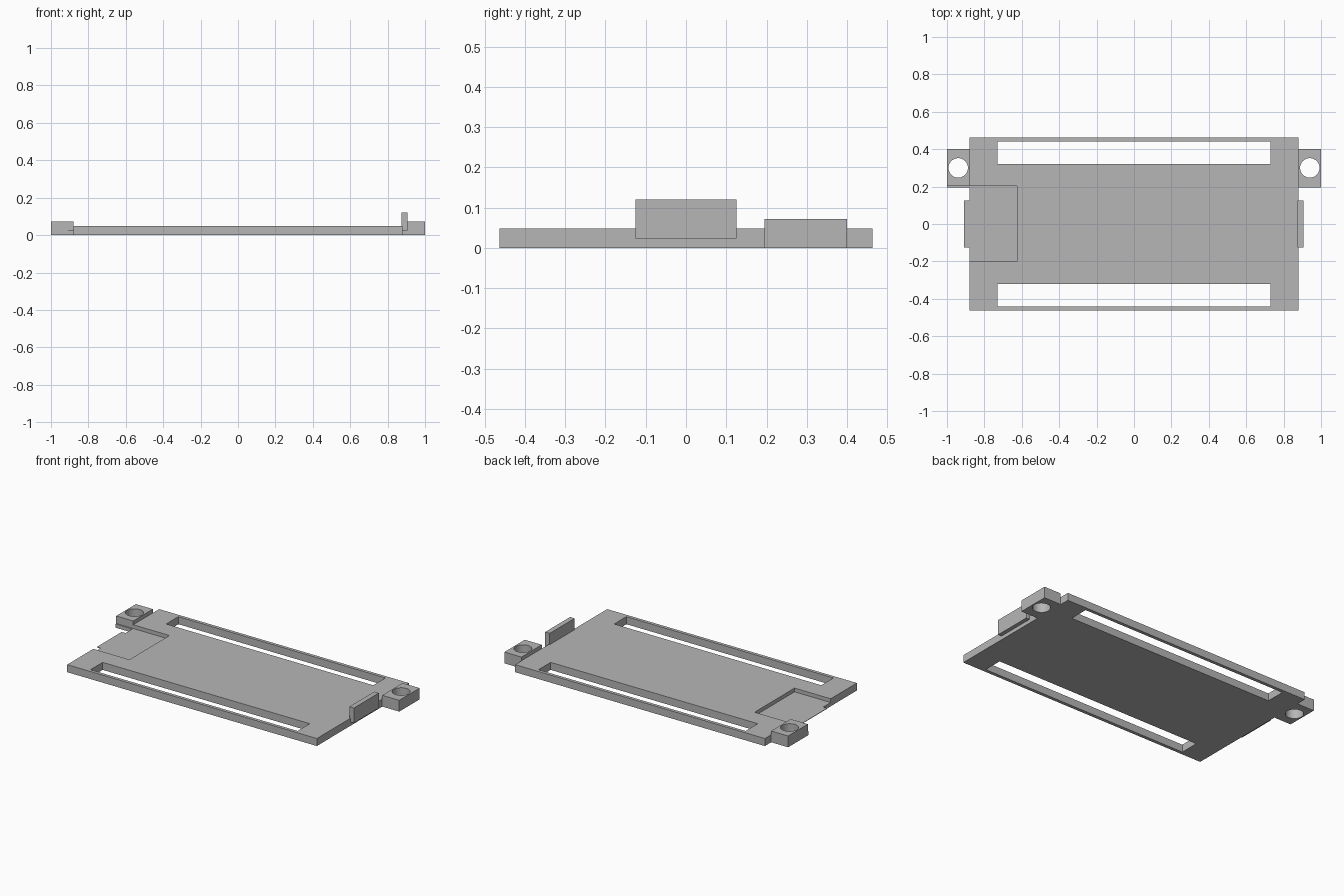
import bpy
import bmesh
from mathutils import Matrix, Vector

if "Cube" in bpy.data.objects:
    bpy.data.objects.remove(bpy.data.objects["Cube"], do_unlink=True)

# Single grey finish
grey = bpy.data.materials.new("plain_grey")
grey.use_nodes = True
colour = (0.47, 0.47, 0.47, 1)
grey.diffuse_color = colour
grey.node_tree.nodes["Principled BSDF"].inputs["Base Color"].default_value = colour

THICK, FLOOR = 0.048, 0.024
HALF_X, HALF_Y = 0.88, 0.463


def finish(name, bm):
    mesh = bpy.data.meshes.new(name)
    bm.to_mesh(mesh)
    bm.free()
    mesh.materials.append(grey)
    obj = bpy.data.objects.new(name, mesh)
    bpy.context.collection.objects.link(obj)
    return obj


def box(name, low, high):
    low, high = Vector(low), Vector(high)
    bm = bmesh.new()
    matrix = Matrix.Translation((low + high) / 2) @ Matrix.Diagonal((*(high - low), 1))
    bmesh.ops.create_cube(bm, size=1, matrix=matrix)
    return finish(name, bm)


def cylinder(name, x, y, radius):
    bm = bmesh.new()
    bmesh.ops.create_cone(bm, cap_ends=True, segments=48, radius1=radius, radius2=radius,
                          depth=1, matrix=Matrix.Translation((x, y, 0)))
    return finish(name, bm)


def combine(target, tool, operation):
    """Apply a boolean and discard its tool."""
    tool.hide_render = True
    mod = target.modifiers.new(operation.lower(), "BOOLEAN")
    mod.operation, mod.solver, mod.object = operation, "EXACT", tool
    bpy.context.view_layer.objects.active = target
    bpy.ops.object.modifier_apply(modifier=mod.name)
    bpy.data.objects.remove(tool, do_unlink=True)


# Base plate with long slots along the front and back
plate = box("base_plate", (-HALF_X, -HALF_Y, 0), (HALF_X, HALF_Y, THICK))
for side in (-1, 1):
    near, far = sorted((side * 0.32, side * 0.442))
    combine(plate, box("slot_cutter", (-0.73, near, -0.1), (0.73, far, 0.1)), "DIFFERENCE")

# Shallow recess open at the right end
combine(plate, box("recess_cutter", (-1.1, -0.2, FLOOR), (-0.625, 0.202, 0.2)), "DIFFERENCE")

# Mounting lugs with round holes
for side, label in ((1, "left"), (-1, "right")):
    x0, x1 = sorted((side * HALF_X, side * 1.0))
    lug = box(label + "_mounting_lug", (x0, 0.195, 0), (x1, 0.4, 0.072))
    combine(lug, cylinder("hole_cutter", side * 0.94, 0.3, 0.052), "DIFFERENCE")
    if side < 0:
        combine(lug, box("ledge_cutter", (-1.1, 0, FLOOR), (-0.8, 0.202, 0.2)), "DIFFERENCE")
    bpy.ops.object.select_all(action="DESELECT")
    lug.select_set(True)
    bpy.context.view_layer.objects.active = lug
    bpy.ops.object.shade_smooth_by_angle()

# Upright tab at the left end and thin tongue leaving the recess
box("end_tab", (0.873, -0.125, FLOOR), (0.905, 0.125, 0.12))
box("recess_tongue", (-0.908, -0.125, FLOOR - 0.003), (-HALF_X, 0.125, FLOOR))
